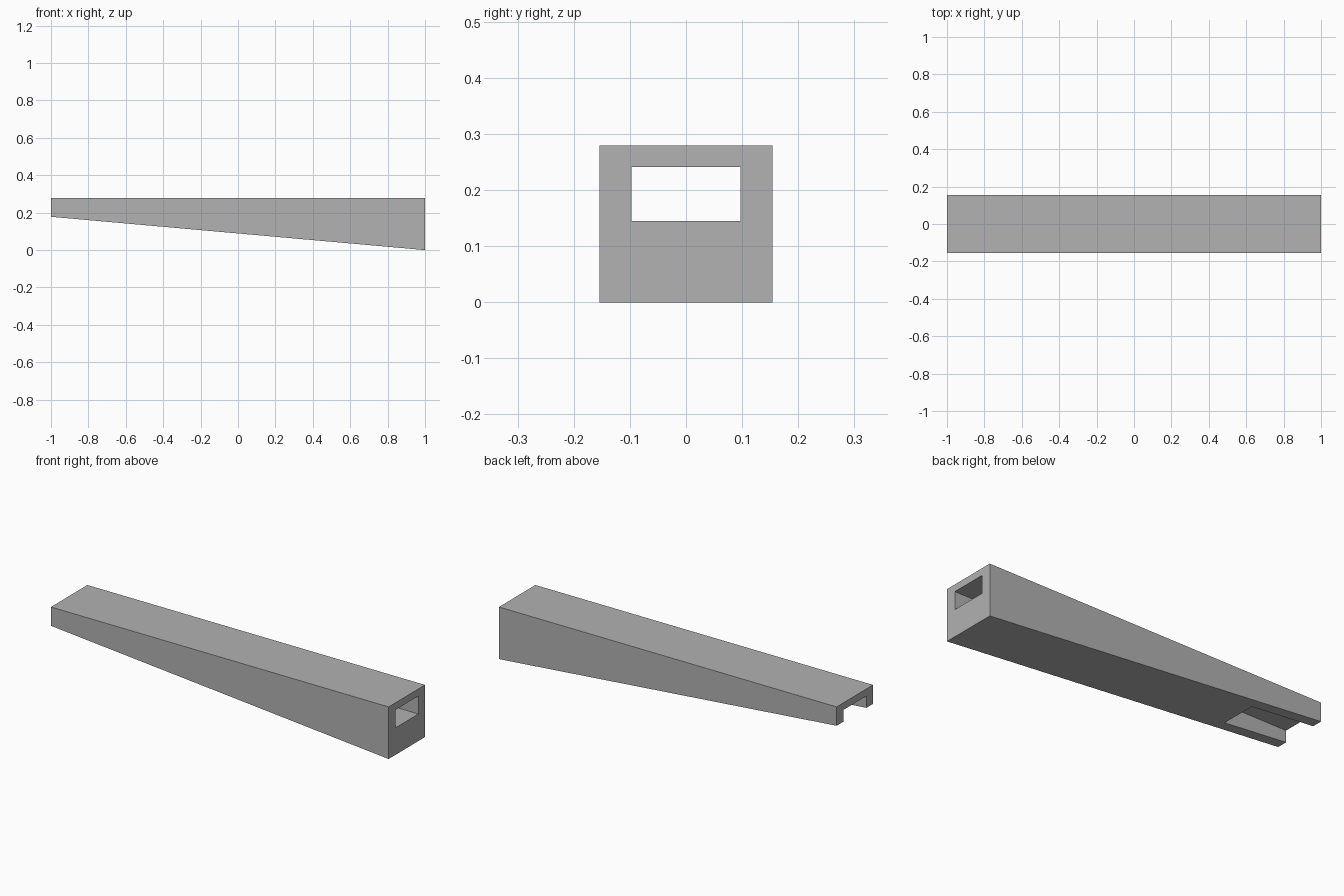
import bpy
import bmesh

if "Cube" in bpy.data.objects:
    bpy.data.objects.remove(bpy.data.objects["Cube"], do_unlink=True)

HALF_WIDTH = 0.154
TOP = 0.279

grey = bpy.data.materials.new("plain grey")
grey.use_nodes = True
colour = (0.445, 0.445, 0.445, 1)
grey.diffuse_color = colour
grey.node_tree.nodes["Principled BSDF"].inputs["Base Color"].default_value = colour


def prism(name, profile, half_width):
    """Extrude an (x, z) outline across y."""
    bm = bmesh.new()
    face = bm.faces.new([bm.verts.new((x, -half_width, z)) for x, z in profile])
    side = bmesh.ops.extrude_face_region(bm, geom=[face])
    verts = [v for v in side["geom"] if isinstance(v, bmesh.types.BMVert)]
    bmesh.ops.translate(bm, verts=verts, vec=(0, 2 * half_width, 0))
    bmesh.ops.recalc_face_normals(bm, faces=bm.faces)
    mesh = bpy.data.meshes.new(name)
    bm.to_mesh(mesh)
    bm.free()
    mesh.materials.append(grey)
    obj = bpy.data.objects.new(name, mesh)
    bpy.context.collection.objects.link(obj)
    return obj


# Tapered bar: level top, sloping underside
bar = prism("tapered_bar", [(-1, 0.178), (1, 0), (1, TOP), (-1, TOP)], HALF_WIDTH)

# Straight channel along the bar, breaking through the underside at the thin end
cutter = prism("channel_cutter", [(-1.1, 0.145), (1.1, 0.145), (1.1, 0.241), (-1.1, 0.241)], 0.0975)
cutter.hide_render = True

cut = bar.modifiers.new("channel", "BOOLEAN")
cut.operation = "DIFFERENCE"
cut.solver = "EXACT"
cut.object = cutter
bpy.context.view_layer.objects.active = bar
bpy.ops.object.modifier_apply(modifier=cut.name)
bpy.data.objects.remove(cutter, do_unlink=True)
